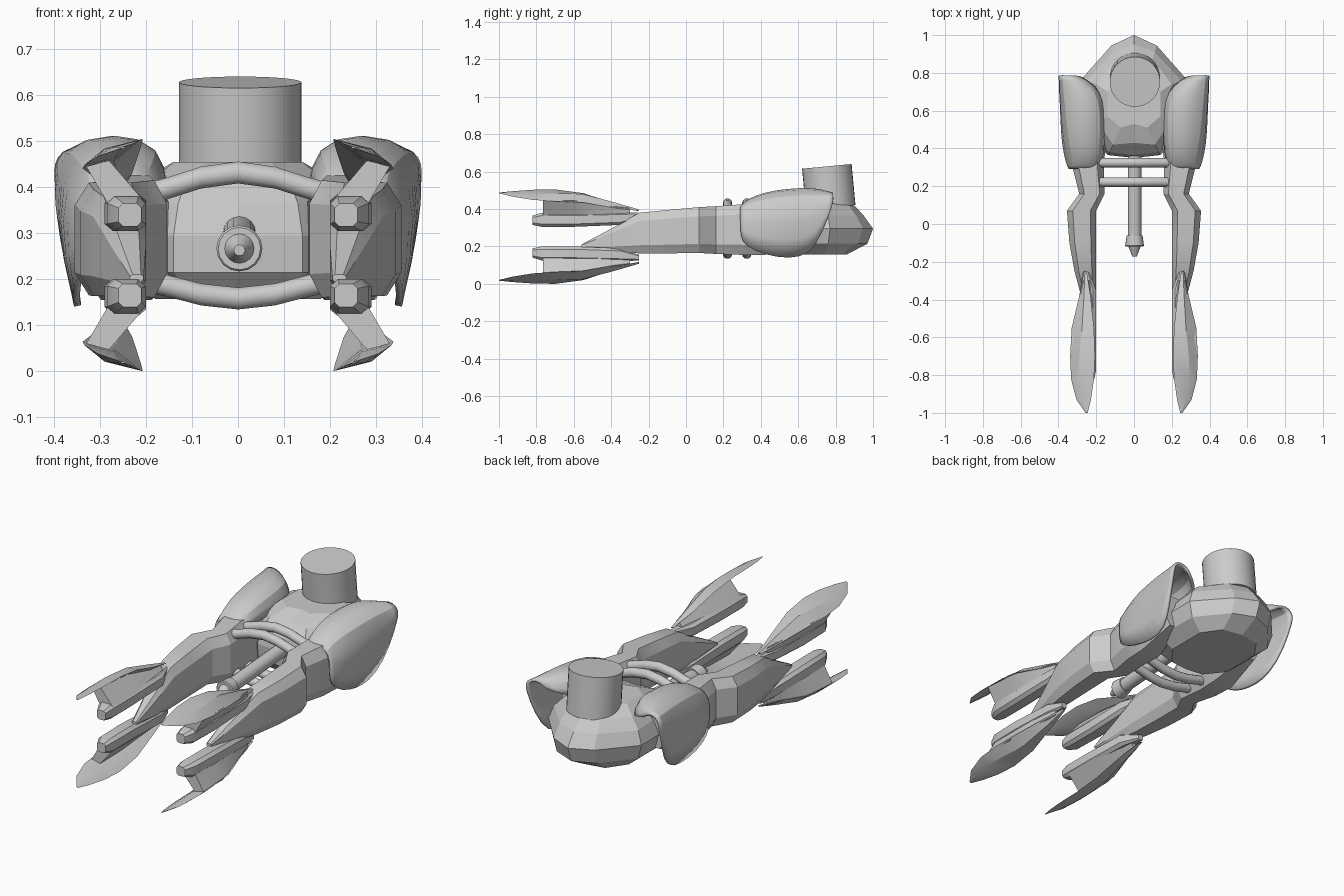
import bpy, bmesh, math
from mathutils import Matrix


def loft(name, rings, closed=True, mirror=False, angle=25):
    """Skin a list of 3D point rings; closed rings also get end caps."""
    bm = bmesh.new()
    vs = [[bm.verts.new(p) for p in r] for r in rings]
    n = len(rings[0])
    for a, b in zip(vs, vs[1:]):
        for i in range(n if closed else n - 1):
            j = (i + 1) % n
            bm.faces.new((a[i], a[j], b[j], b[i]))
    if closed:
        bm.faces.new(vs[0])
        bm.faces.new(vs[-1])
    bmesh.ops.recalc_face_normals(bm, faces=bm.faces)
    me = bpy.data.meshes.new(name)
    bm.to_mesh(me)
    bm.free()
    ob = bpy.data.objects.new(name, me)
    bpy.context.collection.objects.link(ob)
    if mirror:
        m = ob.modifiers.new("mirror", 'MIRROR')
        m.use_clip = False
    bpy.ops.object.select_all(action='DESELECT')
    ob.select_set(True)
    bpy.context.view_layer.objects.active = ob
    if angle:
        bpy.ops.object.shade_smooth_by_angle(angle=math.radians(angle))
    return ob


def box_ring(y, x0, x1, z0, z1, c=0.2):
    """Chamfered rectangle in the xz plane."""
    dx, dz = (x1 - x0) * c, (z1 - z0) * c
    return [(x0 + dx, y, z0), (x1 - dx, y, z0), (x1, y, z0 + dz), (x1, y, z1 - dz),
            (x1 - dx, y, z1), (x0 + dx, y, z1), (x0, y, z1 - dz), (x0, y, z0 + dz)]


def circle(r, n):
    return [(r * math.cos(2 * math.pi * i / n), r * math.sin(2 * math.pi * i / n)) for i in range(n)]


# Faceted hull: half plan outlines stacked in z, mirrored into full rings
hull = [
    (0.157, [(0, .86), (.11, .84), (.18, .74), (.18, .52), (.10, .42), (0, .41)]),
    (0.215, [(0, .97), (.12, .92), (.25, .76), (.25, .50), (.14, .37), (0, .355)]),
    (0.295, [(0, 1.0), (.12, .945), (.275, .77), (.27, .50), (.14, .365), (0, .35)]),
    (0.365, [(0, .95), (.11, .91), (.25, .76), (.23, .50), (.13, .38), (0, .365)]),
    (0.42, [(0, .90), (.10, .87), (.20, .74), (.18, .52), (.11, .42), (0, .43)]),
    (0.455, [(0, .78), (.06, .77), (.14, .70), (.14, .57), (.07, .51), (0, .53)]),
]
loft("hull", [[(x, y, z) for x, y in h] + [(-x, y, z) for x, y in h[-2:0:-1]]
              for z, h in hull], angle=0)

# Leaning drum on top
tilt = Matrix.Rotation(math.radians(5.4), 4, 'X')
drum = loft("drum", [[(x, y, z) for x, y in circle(.133, 32)] for z in (-.22, 0)])
drum.matrix_world = Matrix.Translation((.005, .753, .628)) @ tilt

# Open shoulder shells: sections from inner lip over the top to outer hem
shell = [
    (.29, [(.19, .39), (.21, .415), (.27, .42), (.33, .41), (.35, .34), (.34, .25)]),
    (.32, [(.17, .39), (.19, .435), (.25, .455), (.33, .44), (.37, .34), (.355, .20)]),
    (.42, [(.155, .40), (.17, .475), (.25, .50), (.355, .475), (.395, .33), (.36, .155)]),
    (.55, [(.15, .40), (.165, .49), (.25, .52), (.375, .49), (.402, .33), (.355, .133)]),
    (.66, [(.155, .41), (.175, .495), (.27, .523), (.385, .495), (.405, .34), (.355, .155)]),
    (.73, [(.20, .42), (.22, .48), (.29, .515), (.39, .485), (.405, .38), (.385, .27)]),
    (.785, [(.28, .45), (.30, .475), (.34, .493), (.385, .48), (.40, .45), (.40, .42)]),
]
pad = loft("shoulder_shell", [[(x, y, z) for x, z in s] for y, s in shell],
           closed=False, mirror=True, angle=50)
sub = pad.modifiers.new("round", 'SUBSURF')
sub.levels = sub.render_levels = 1
thick = pad.modifiers.new("thickness", 'SOLIDIFY')
thick.thickness = 0.015
thick.offset = -1 if pad.data.polygons[8].normal.z > 0 else 1

# Arms: shoulder, narrowed neck, elbow, then forearm sliced to a point
arm = [(.62, .20, .30, .22, .39), (.42, .15, .335, .155, .42), (.30, .16, .325, .155, .425),
       (.16, .155, .29, .16, .415), (.07, .20, .355, .165, .41), (-.10, .20, .342, .163, .395),
       (-.25, .20, .315, .163, .38), (-.40, .20, .275, .172, .295), (-.56, .205, .235, .195, .21)]
loft("arm", [box_ring(*s) for s in arm], mirror=True)

# Claws: finger, slanted web and curved blade, once upper and once flipped lower
finger = [(-.25, .24, .27, .35, .38), (-.35, .20, .285, .315, .385), (-.60, .20, .29, .305, .38),
          (-.77, .20, .285, .305, .38), (-.82, .21, .26, .315, .365)]
web = [
    (-.30, [(.27, .405), (.25, .405), (.22, .36), (.27, .36)]),
    (-.45, [(.30, .42), (.265, .43), (.205, .37), (.28, .36)]),
    (-.60, [(.33, .445), (.28, .458), (.205, .37), (.28, .36)]),
    (-.765, [(.33, .445), (.28, .458), (.205, .37), (.28, .36)]),
]
blade = [
    (-.25, [(.25, .395), (.26, .397), (.265, .39), (.26, .388)]),
    (-.38, [(.23, .43), (.265, .435), (.29, .405), (.25, .41)]),
    (-.55, [(.212, .485), (.275, .48), (.33, .435), (.265, .447)]),
    (-.70, [(.207, .505), (.29, .484), (.338, .441), (.27, .456)]),
    (-.82, [(.212, .503), (.29, .483), (.333, .449), (.268, .463)]),
    (-.93, [(.228, .495), (.275, .486), (.305, .467), (.262, .474)]),
    (-1.0, [(.245, .488), (.252, .488), (.256, .484), (.25, .484)]),
]
for side in ("upper", "lower"):
    def place(ring):
        return ring if side == "upper" else [(x, y, .505 - z) for x, y, z in ring]
    loft(side + "_finger", [place(box_ring(*s)) for s in finger], mirror=True)
    for part, data in (("_claw_web", web), ("_claw_blade", blade)):
        loft(side + part, [place([(x, y, z) for x, z in r]) for y, r in data], mirror=True)

# Bowed cross bars joining the arms, two above and two below
bow = [(-.21, 1), (-.155, .7), (-.08, .22), (0, 0), (.08, .22), (.155, .7), (.21, 1)]
for place_name, y in (("front", .222), ("rear", .325)):
    for level, z, drop in (("top", .432, -.05), ("bottom", .158, .04)):
        loft(f"{place_name}_{level}_bar",
             [[(x, y + a, z + drop * t + b) for a, b in circle(.025, 10)] for x, t in bow], angle=50)

# Central gun barrel with flared muzzle and pointed tip, dipping slightly forward
barrel = [(.42, .036), (-.06, .036), (-.06, .042), (-.115, .05), (-.12, .046),
          (-.12, .032), (-.172, .012)]
loft("gun_barrel", [[(.003 + a, y, .275 + .07 * y + b) for a, b in circle(r, 16)]
                    for y, r in barrel], angle=35)
